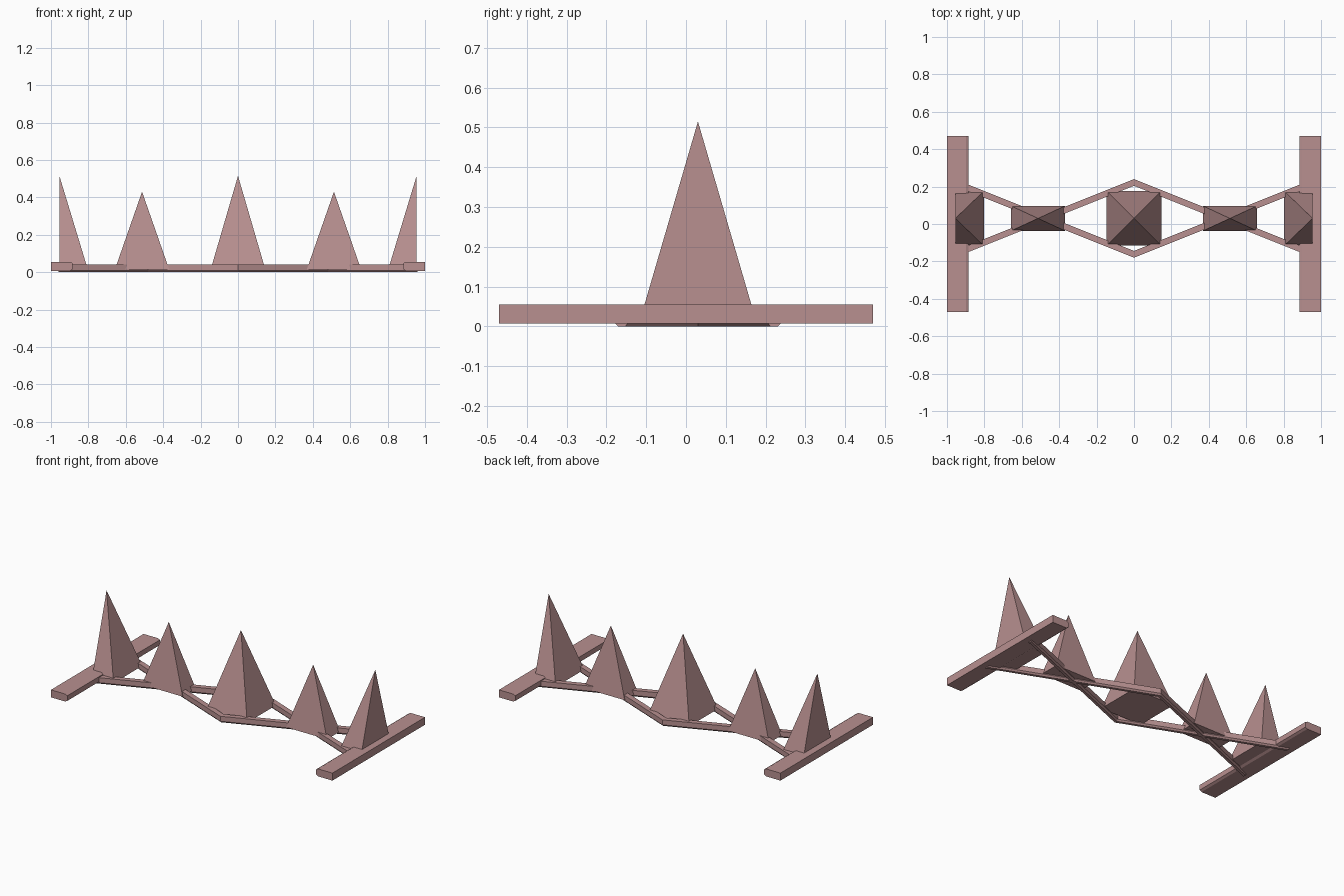
import bpy

if "Cube" in bpy.data.objects:
    bpy.data.objects.remove(bpy.data.objects["Cube"])

CY = 0.03  # centre line of the spiked frame
mat = bpy.data.materials.new("dusty_rose")
mat.diffuse_color = (0.48, 0.28, 0.28, 1)
mat.use_nodes = True
mat.node_tree.nodes["Principled BSDF"].inputs["Base Color"].default_value = mat.diffuse_color


def add_mesh(name, verts, faces):
    import bmesh
    me = bpy.data.meshes.new(name)
    me.from_pydata(verts, [], faces)
    bm = bmesh.new()
    bm.from_mesh(me)
    bmesh.ops.recalc_face_normals(bm, faces=bm.faces)
    bm.to_mesh(me)
    bm.free()
    me.materials.append(mat)
    ob = bpy.data.objects.new(name, me)
    bpy.context.collection.objects.link(ob)
    return ob


def loft(name, rings):
    """Skin equal-sized rings and cap both ends."""
    n = len(rings[0])
    verts = [v for r in rings for v in r]
    faces = [tuple(range(n)), tuple(range(len(verts) - n, len(verts)))]
    for k in range(len(rings) - 1):
        for i in range(n):
            j = (i + 1) % n
            faces.append((k*n + i, k*n + j, k*n + n + j, k*n + n + i))
    return add_mesh(name, verts, faces)


def spike(name, x0, x1, hy, apex_x, apex_z, z0=0.015):
    verts = [(x0, CY - hy, z0), (x1, CY - hy, z0), (x1, CY + hy, z0),
             (x0, CY + hy, z0), (apex_x, CY, apex_z)]
    add_mesh(name, verts, [(0, 1, 2, 3), (0, 1, 4), (1, 2, 4), (2, 3, 4), (3, 0, 4)])


# Two bent rails that cross under the small spikes
rail_section = [(-0.018, 0.01), (-0.018, 0.042), (0.018, 0.042),
                (0.018, 0.01), (0.009, 0.0), (-0.009, 0.0)]
for side, label in ((1, "back"), (-1, "front")):
    path = [(-0.96, -0.192), (0, 0.192), (0.96, -0.192)]
    loft("rail_" + label, [[(x, CY + side * y + s, z) for s, z in rail_section]
                           for x, y in path])

# End bars with chamfered inner edge, and half spikes with upright outer face
bar_section = [(1.0, 0.007), (1.0, 0.055), (0.898, 0.055),
               (0.884, 0.048), (0.884, 0.015), (0.898, 0.007)]
for s, label in ((-1, "left"), (1, "right")):
    loft("end_bar_" + label, [[(s * x, y, z) for x, z in bar_section]
                              for y in (-0.47, 0.47)])
    spike("end_spike_" + label, s * 0.803, s * 0.955, 0.146, s * 0.955, 0.515)
    spike("small_spike_" + label, s * 0.513 - 0.145, s * 0.513 + 0.145, 0.067,
          s * 0.513, 0.43)

# Tall middle spike
spike("middle_spike", -0.146, 0.146, 0.146, 0, 0.515)
